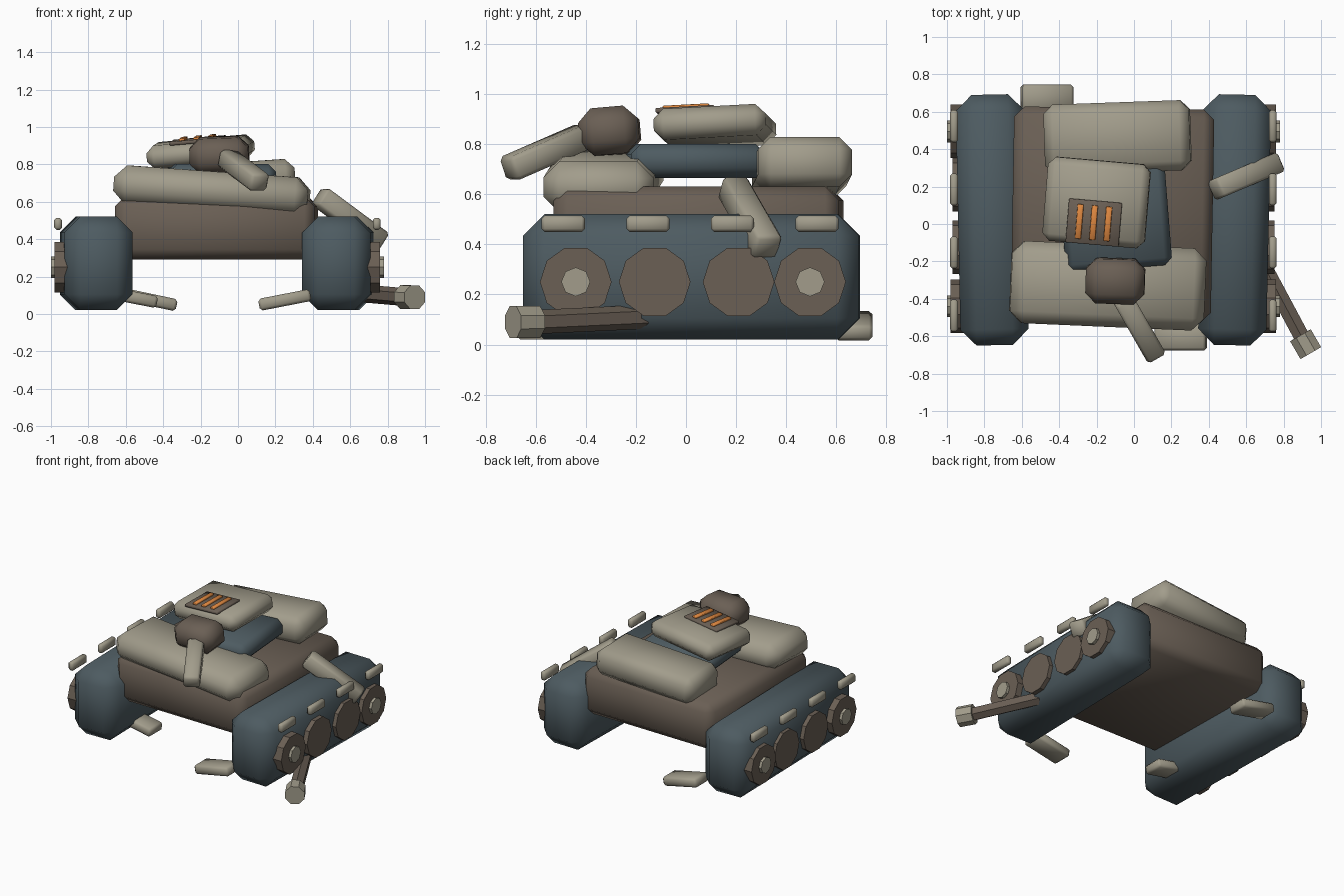
import bpy, bmesh
from math import radians
from mathutils import Vector, Matrix, Euler

if "Cube" in bpy.data.objects:
    bpy.data.objects.remove(bpy.data.objects["Cube"])


def mat(name, rgb):
    m = bpy.data.materials.new(name)
    m.diffuse_color = (*rgb, 1)
    m.use_nodes = True
    m.node_tree.nodes["Principled BSDF"].inputs["Base Color"].default_value = m.diffuse_color
    return m


TAN = mat("tan_armour", (0.36, 0.335, 0.26))
SLATE = mat("slate", (0.075, 0.105, 0.12))
BROWN = mat("brown", (0.145, 0.115, 0.09))
ORANGE = mat("orange", (0.72, 0.24, 0.05))
MID = -0.11  # mirror plane of the chassis


def finish(name, bm, material, smooth):
    bmesh.ops.recalc_face_normals(bm, faces=bm.faces)
    me = bpy.data.meshes.new(name)
    bm.to_mesh(me)
    bm.free()
    me.materials.append(material)
    ob = bpy.data.objects.new(name, me)
    bpy.context.collection.objects.link(ob)
    if smooth:
        bpy.ops.object.select_all(action='DESELECT')
        ob.select_set(True)
        bpy.context.view_layer.objects.active = ob
        bpy.ops.object.shade_smooth_by_angle(angle=radians(50))
    return ob


def block(name, size, matrix, material, bevel=0.0, smooth=True):
    """Chamfered box placed by a matrix."""
    bm = bmesh.new()
    bmesh.ops.create_cube(bm, size=1, matrix=Matrix.Diagonal((*size, 1)))
    if bevel:
        bmesh.ops.bevel(bm, geom=bm.edges[:], offset=bevel, segments=1,
                        affect='EDGES', profile=0.5)
    bm.transform(matrix)
    return finish(name, bm, material, smooth and bevel > 0)


def at(loc, rot=(0, 0, 0)):
    return Matrix.Translation(loc) @ Euler([radians(a) for a in rot]).to_matrix().to_4x4()


def along(p, q):
    p, q = Vector(p), Vector(q)
    turn = (q - p).to_track_quat('Z', 'Y').to_matrix().to_4x4()
    return Matrix.Translation((p + q) / 2) @ turn, (q - p).length


def bar(name, p, q, w, t, material, bevel):
    m, length = along(p, q)
    return block(name, (w, t, length), m, material, bevel)


def rod(name, p, q, r, sides, material, spin=0, r2=None):
    m, length = along(p, q)
    bm = bmesh.new()
    bmesh.ops.create_cone(bm, cap_ends=True, segments=sides, radius1=r,
                          radius2=r2 or r, depth=length,
                          matrix=m @ Matrix.Rotation(radians(spin), 4, 'Z'))
    return finish(name, bm, material, False)


# Tracks, road wheels, hubs and side pads on both sides
for s, side in ((1, "right"), (-1, "left")):
    def X(d):
        return MID + s * d
    block(side + "_track", (0.365, 1.34, 0.50), at((X(0.648), 0.022, 0.27), (0, 0, -1.2 * s)),
          SLATE, 0.085)
    for i, y in enumerate((-0.44, -0.125, 0.21, 0.495)):
        out = 0.87 if i in (0, 3) else 0.86
        rod(f"{side}_wheel_{i}", (X(0.75), y, 0.25), (X(out), y, 0.25), 0.143, 10, BROWN, 18)
        if i in (0, 3):
            rod(f"{side}_hub_{i}", (X(0.84), y, 0.25), (X(0.89), y, 0.25), 0.058, 8, TAN)
    for i, y in enumerate((-0.49, -0.152, 0.185, 0.523)):
        block(f"{side}_pad_{i}", (0.042, 0.172, 0.064), at((X(0.852), y, 0.482)), TAN, 0.012)

# Hull and stacked armour blocks
block("hull", (1.07, 1.14, 0.34), at((-0.115, 0.05, 0.46), (0, 0, -1)), BROWN, 0.055)
block("front_armour", (1.04, 0.44, 0.205), at((-0.14, -0.33, 0.66), (0, 4, -2.5)), TAN, 0.065)
block("turret_ring", (0.57, 0.54, 0.135), at((-0.1, 0.03, 0.733), (0, 0, 4.5)), SLATE, 0.04)
block("rear_armour", (0.78, 0.375, 0.2), at((-0.088, 0.463, 0.705), (0, -4, 2)), TAN, 0.05)
top = at((-0.2, 0.115, 0.868), (3, -5, -5))
block("turret_roof", (0.55, 0.45, 0.125), top, TAN, 0.04)

# Vent plate with glowing slats, riding on the roof
block("vent_plate", (0.285, 0.235, 0.02), top @ Matrix.Translation((0, -0.105, 0.066)), BROWN, 0.004)
for i in (-1, 0, 1):
    block(f"vent_slat_{i + 1}", (0.032, 0.185, 0.016),
          top @ Matrix.Translation((0.077 * i, -0.105, 0.08)), ORANGE, 0.003)

# Gun mount and stubby main gun
block("gun_mount", (0.315, 0.24, 0.19), at((-0.1, -0.305, 0.85), (5, -2, -2)), BROWN, 0.055)
bar("main_gun", (-0.06, -0.40, 0.835), (0.118, -0.71, 0.70), 0.11, 0.10, TAN, 0.016)

# Side gun with muzzle, and the strut through the right track
rod("side_gun", (0.665, -0.17, 0.11), (0.895, -0.60, 0.09), 0.048, 6, BROWN)
rod("side_gun_muzzle", (0.89, -0.595, 0.09), (0.945, -0.69, 0.089), 0.069, 8, TAN, 22.5)
bar("side_strut", (0.435, 0.185, 0.63), (0.765, 0.325, 0.385), 0.11, 0.11, TAN, 0.014)

# Loose foot plates
for name, loc, tilt in (("front_right_foot", (0.25, -0.60, 0.075), -11),
                        ("front_left_foot", (-0.57, -0.33, 0.09), 11),
                        ("rear_left_foot", (-0.465, 0.67, 0.075), 12)):
    block(name, (0.28, 0.15, 0.065), at(loc, (0, tilt, 0)), TAN, 0.014)
